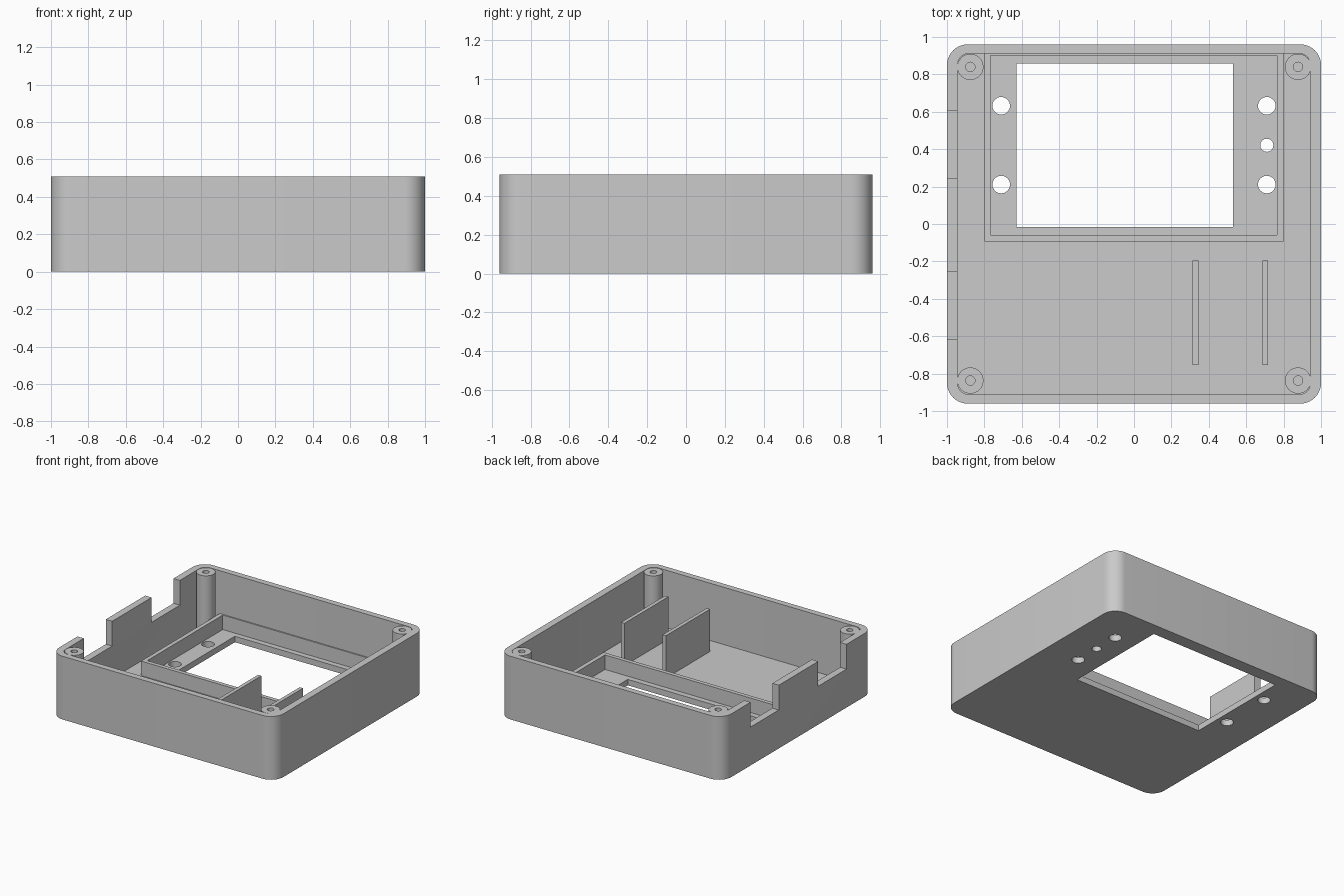
import bpy, bmesh
from math import cos, sin, pi

if "Cube" in bpy.data.objects:
    bpy.data.objects.remove(bpy.data.objects["Cube"], do_unlink=True)

grey = bpy.data.materials.new("light grey plastic")
grey.use_nodes = True
colour = (0.595, 0.595, 0.595, 1)
grey.diffuse_color = colour
grey.node_tree.nodes["Principled BSDF"].inputs["Base Color"].default_value = colour


def prism(name, outline, z0, z1):
    """Extrude a closed outline from z0 to z1."""
    bm = bmesh.new()
    base = bm.faces.new([bm.verts.new((x, y, z0)) for x, y in outline])
    top = bmesh.ops.extrude_face_region(bm, geom=[base])["geom"]
    bmesh.ops.translate(bm, vec=(0, 0, z1 - z0),
                        verts=[v for v in top if isinstance(v, bmesh.types.BMVert)])
    bmesh.ops.recalc_face_normals(bm, faces=bm.faces)
    mesh = bpy.data.meshes.new(name)
    bm.to_mesh(mesh)
    bm.free()
    obj = bpy.data.objects.new(name, mesh)
    bpy.context.collection.objects.link(obj)
    mesh.materials.append(grey)
    return obj


def rect(x0, x1, y0, y1):
    return [(x0, y0), (x1, y0), (x1, y1), (x0, y1)]


def circle(x, y, r, n=32):
    return [(x + r * cos(2 * pi * i / n), y + r * sin(2 * pi * i / n)) for i in range(n)]


def rounded(hx, hy, r, n=10):
    pts = []
    for q, (sx, sy) in enumerate([(1, 1), (-1, 1), (-1, -1), (1, -1)]):
        for i in range(n + 1):
            a = (q + i / n) * pi / 2
            pts.append((sx * (hx - r) + r * cos(a), sy * (hy - r) + r * sin(a)))
    return pts


def activate(obj):
    bpy.ops.object.select_all(action="DESELECT")
    obj.select_set(True)
    bpy.context.view_layer.objects.active = obj


def cut(obj, outline, z0, z1):
    """Subtract a prism from an object and discard the cutter."""
    cutter = prism("cutter", outline, z0, z1)
    cutter.hide_render = True
    mod = obj.modifiers.new("cut", "BOOLEAN")
    mod.operation, mod.solver, mod.object = "DIFFERENCE", "EXACT", cutter
    activate(obj)
    bpy.ops.object.modifier_apply(modifier=mod.name)
    bpy.data.objects.remove(cutter, do_unlink=True)


def smooth(obj):
    activate(obj)
    bpy.ops.object.shade_smooth_by_angle()


HEIGHT, FLOOR, FRAME_TOP, RIB_TOP = 0.51, 0.048, 0.165, 0.39
SUNK = FLOOR - 0.01  # inner parts reach slightly into the floor

# Open box with rounded corners and a window in its floor
case = prism("case_shell", rounded(1, 0.96, 0.11), 0, HEIGHT)
cut(case, rounded(0.943, 0.911, 0.06), FLOOR, 1)
cut(case, rect(-0.628, 0.53, -0.015, 0.857), -0.1, 0.2)

# Mounting holes and one small indicator hole
for x in (-0.71, 0.71):
    for y in (0.211, 0.632):
        cut(case, circle(x, y, 0.047), -0.1, 0.2)
cut(case, circle(0.71, 0.421, 0.035), -0.1, 0.2)

# Cable notches in the right wall
for y in (-0.437, 0.426):
    cut(case, rect(-1.1, -0.9, y - 0.18, y + 0.18), 0.31, 1)
smooth(case)

# Raised frame around the window
frame = prism("window_frame", rect(-0.8, 0.8, -0.093, 0.92), SUNK, FRAME_TOP)
cut(frame, rect(-0.767, 0.765, -0.06, 0.901), 0, 1)

# Corner screw posts with blind holes
for x, side in ((-0.875, "right"), (0.877, "left")):
    for y, end in ((-0.837, "front"), (0.84, "back")):
        post = prism(f"screw_post_{end}_{side}", circle(x, y, 0.07), SUNK, 0.508)
        cut(post, circle(x, y, 0.025, 20), 0.2, 1)
        smooth(post)

# Two upright support ribs
for name, x in (("inner_rib", 0.329), ("outer_rib", 0.701)):
    prism(name, rect(x - 0.015, x + 0.015, -0.755, -0.194), SUNK, RIB_TOP)
